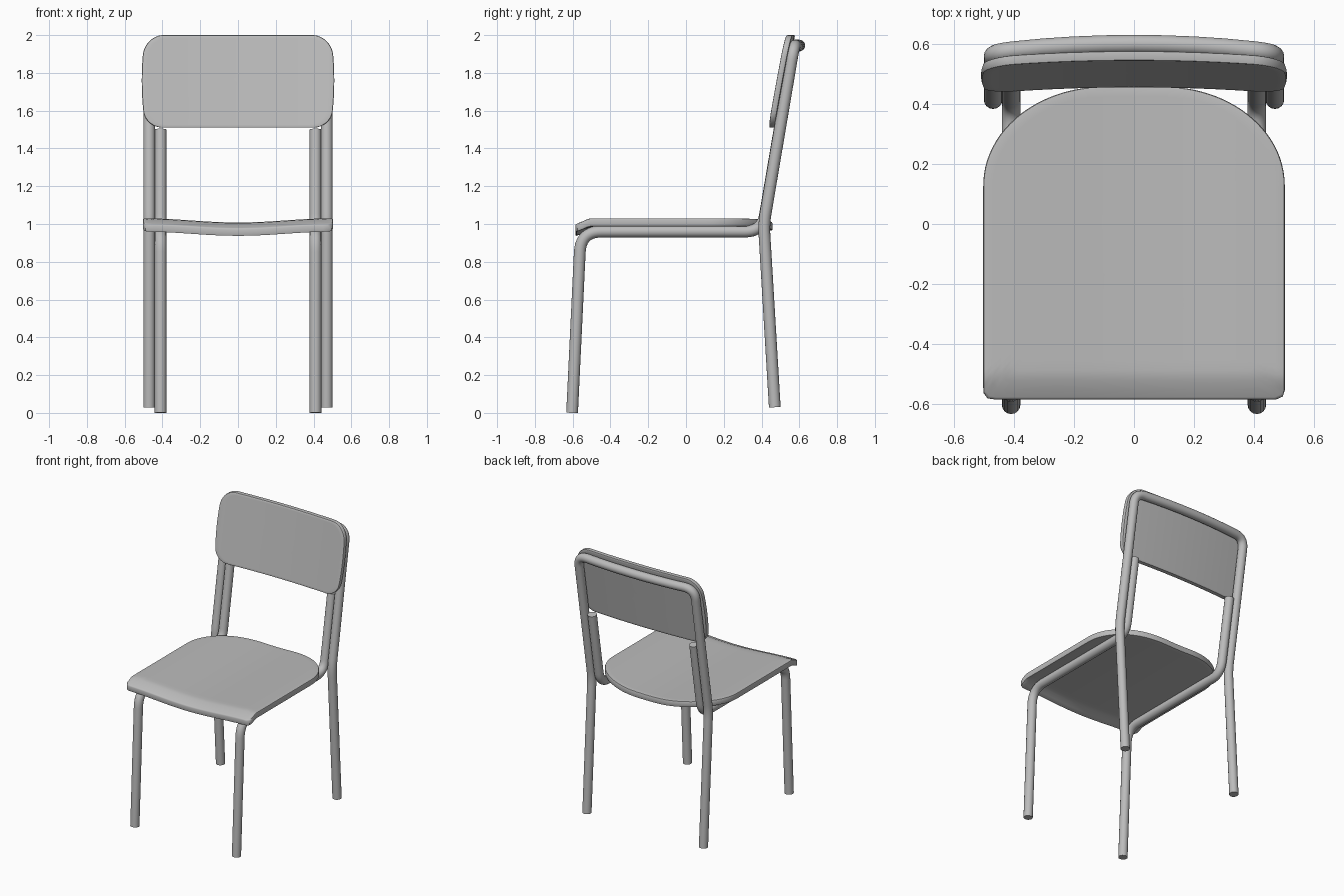
import bpy, bmesh
from math import sin, cos, radians
from mathutils import Vector

cube = bpy.data.objects.get("Cube")
if cube:
    bpy.data.objects.remove(cube, do_unlink=True)

grey = bpy.data.materials.new("plain grey")
grey.use_nodes = True
colour = (0.5, 0.5, 0.5, 1)
grey.diffuse_color = colour
grey.node_tree.nodes["Principled BSDF"].inputs["Base Color"].default_value = colour


def finish(obj):
    """Apply the material and smooth shading with sharp edges."""
    obj.data.materials.clear()
    obj.data.materials.append(grey)
    bpy.ops.object.select_all(action='DESELECT')
    obj.select_set(True)
    bpy.context.view_layer.objects.active = obj
    if obj.type == 'CURVE':
        bpy.ops.object.convert(target='MESH')
    bpy.ops.object.shade_smooth_by_angle(angle=radians(40))


def tube(name, corners, radius=0.031):
    """Round tube through corners given as (point, bend length)."""
    path = []
    for i, (point, bend) in enumerate(corners):
        p = Vector(point)
        if not bend:
            path.append(p)
            continue
        a = p + (Vector(corners[i - 1][0]) - p).normalized() * bend
        b = p + (Vector(corners[i + 1][0]) - p).normalized() * bend
        for k in range(11):
            t = k / 10
            path.append(a * (1 - t) ** 2 + p * 2 * t * (1 - t) + b * t * t)
    curve = bpy.data.curves.new(name, 'CURVE')
    curve.dimensions = '3D'
    curve.bevel_depth = radius
    curve.bevel_resolution = 6
    curve.use_fill_caps = True
    spline = curve.splines.new('POLY')
    spline.points.add(len(path) - 1)
    for sp, p in zip(spline.points, path):
        sp.co = (*p, 1)
    obj = bpy.data.objects.new(name, curve)
    bpy.context.collection.objects.link(obj)
    finish(obj)


def arc(cx, cy, rx, ry, start):
    """Quarter ellipse, counter-clockwise."""
    return [Vector((cx + rx * cos(radians(start + 5 * k)),
                    cy + ry * sin(radians(start + 5 * k)))) for k in range(19)]


def outline(half, count=160):
    """Mirror the +x half and space the points evenly round the loop."""
    loop = half + [Vector((-p.x, p.y)) for p in reversed(half)]
    loop.append(loop[0])
    lengths = [(b - a).length for a, b in zip(loop, loop[1:])]
    step = sum(lengths) / count
    points, travelled, i = [], 0, 0
    for k in range(count):
        while i < len(lengths) - 1 and travelled + lengths[i] < k * step:
            travelled += lengths[i]
            i += 1
        t = (k * step - travelled) / max(lengths[i], 1e-6)
        points.append(loop[i].lerp(loop[i + 1], t))
    return points


def panel(name, points, middle, thickness, rim, shape):
    """Curved board: rings over the face, round the rim and back underneath."""
    scales = [k / 16 for k in range(1, 16)]
    edge = [(1 - rim * 2, 0), (1 - rim * 0.6, rim * 0.2), (1, rim)]
    face = [(s, 0) for s in scales] + edge
    rings = face + [(s, thickness - d) for s, d in reversed(face)]
    centre = Vector((0, middle))
    bm = bmesh.new()
    rows = []
    for s, d in rings:
        flat = [centre + (p - centre) * s for p in points]
        rows.append([bm.verts.new(shape(p.x, p.y, d)) for p in flat])
    n = len(points)
    for a, b in zip(rows, rows[1:]):
        for i in range(n):
            j = (i + 1) % n
            bm.faces.new((a[i], a[j], b[j], b[i]))
    for row, d in ((rows[0], 0), (rows[-1], thickness)):
        hub = bm.verts.new(shape(0, middle, d))
        for i in range(n):
            bm.faces.new((hub, row[i], row[(i + 1) % n]))
    bmesh.ops.recalc_face_normals(bm, faces=bm.faces)
    mesh = bpy.data.meshes.new(name)
    bm.to_mesh(mesh)
    bm.free()
    obj = bpy.data.objects.new(name, mesh)
    bpy.context.collection.objects.link(obj)
    finish(obj)


# Inner tubes: front leg, seat rail and short upright
for side, x in (("left", 0.41), ("right", -0.41)):
    tube(side + "_front_leg_and_rail", [
        ((x, -0.603, 0), 0), ((x, -0.557, 0.96), 0.11),
        ((x, 0.403, 0.96), 0.09), ((x, 0.495, 1.5), 0)])

# Outer tube: both back legs joined over the top by a bowed bar
half = [((0.47, 0.47, 0.03), 0), ((0.47, 0.412, 1.0), 0.06),
        ((0.47, 0.572, 1.945), 0.08)]
bar = [((x, 0.6 - 0.13 * x * x, 1.945), 0) for x in (0.3, 0.2, 0.1, 0, -0.1, -0.2, -0.3)]
tube("back_legs_and_top_bar", half + bar
     + [((-p[0], p[1], p[2]), bend) for p, bend in reversed(half)])


# Seat: dished across, front lip turned down, round at the back
def seat_shape(x, y, d):
    sag = 0.022 * (0.5 + 0.5 * cos(x / 0.505 * 3.14))
    lip = max(0, -0.5 - y)
    drop = lip * min(1, lip / 0.04) * 0.36
    return (x, y, 1.03 - sag - drop - d)


panel("seat", outline(arc(0.475, -0.557, 0.028, 0.028, -90)
                      + arc(0.1, 0.13, 0.403, 0.328, 0)),
      -0.065, 0.042, 0.007, seat_shape)


# Backrest: bowed and leaning back, rounded corners and bulging sides
def backrest_shape(x, v, d):
    bulge = 1 + 0.04 * (1 - ((v - 0.25) / 0.25) ** 2)
    x *= bulge
    return (x, 0.455 - 0.085 * x * x + 0.184 * v + d, 1.51 + v)


panel("backrest", outline(arc(0.4, 0.085, 0.09, 0.085, -90)
                          + arc(0.395, 0.385, 0.095, 0.105, 0)),
      0.245, 0.032, 0.008, backrest_shape)
